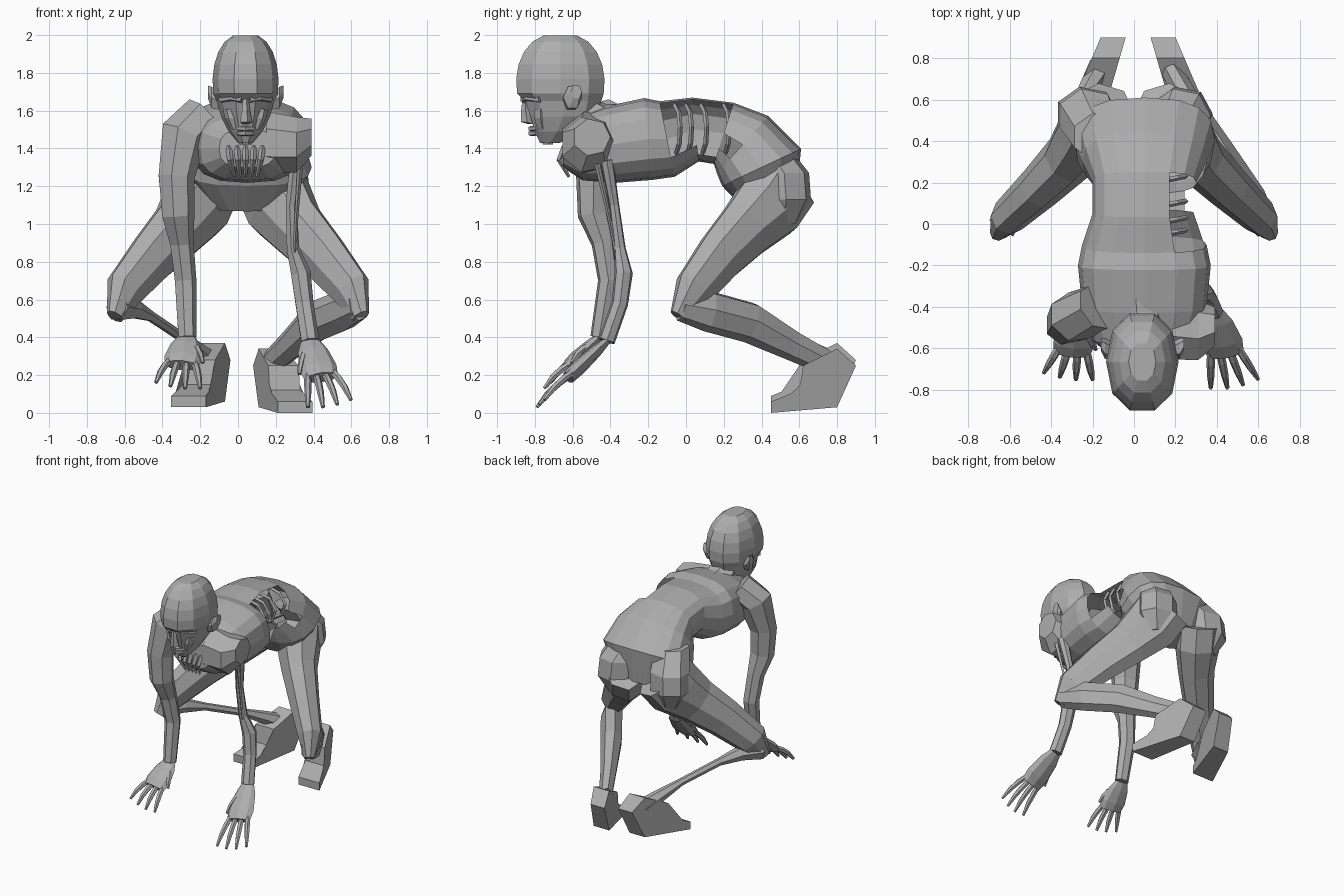
import bpy, bmesh, math
from mathutils import Matrix, Vector

old_cube = bpy.data.objects.get("Cube")
if old_cube:
    bpy.data.objects.remove(old_cube)

X, Y, Z = (Vector(row) for row in Matrix.Identity(3))

grey = bpy.data.materials.new("clay_grey")
grey.use_nodes = True
grey.diffuse_color = (.42, .42, .42, 1)
shader = grey.node_tree.nodes["Principled BSDF"]
shader.inputs["Base Color"].default_value = grey.diffuse_color


def finish(name, bm):
    """Turn a finished bmesh into a flat shaded grey object."""
    bmesh.ops.recalc_face_normals(bm, faces=bm.faces)
    mesh = bpy.data.meshes.new(name)
    bm.to_mesh(mesh)
    bm.free()
    mesh.materials.append(grey)
    bpy.context.collection.objects.link(bpy.data.objects.new(name, mesh))


def bridge(bm, lower, upper):
    """Close the strip between two rings of equal length."""
    count = len(lower)
    for index in range(count):
        following = (index + 1) % count
        bm.faces.new((lower[index], lower[following], upper[following], upper[index]))


def signed_power(value, power):
    return math.copysign(abs(value) ** power, value)


def loft(name, sections, sides=7, flat=1, ref=X, axis=None, power=1, cut=None):
    """Skin rings (x, y, z, half width) along a path; flat scales their depth."""
    bm = bmesh.new()
    points = [Vector(section[:3]) for section in sections]
    rings = []
    for index, centre in enumerate(points):
        before = points[max(index - 1, 0)]
        after = points[min(index + 1, len(points) - 1)]
        tangent = (axis or after - before).normalized()
        across = (ref - tangent * ref.dot(tangent)).normalized()
        depth = tangent.cross(across) * flat
        radius = sections[index][-1]
        ring = []
        for side in range(sides):
            angle = math.tau * side / sides
            offset = (across * signed_power(math.cos(angle), power)
                      + depth * signed_power(math.sin(angle), power))
            ring.append(bm.verts.new(centre + offset * radius))
        rings.append(ring)
    for lower, upper in zip(rings, rings[1:]):
        bridge(bm, lower, upper)
    bm.faces.new(rings[0])
    bm.faces.new(rings[-1])
    if cut:
        removed = [face for face in bm.faces if cut(face.calc_center_median())]
        bmesh.ops.delete(bm, geom=removed, context='FACES')
    finish(name, bm)


def mirrored(sections, side):
    return [(side * x, y, z, radius) for x, y, z, radius in sections]


# Torso, boxy in section, with the left flank torn open
def torn_flank(centre):
    return -.1 < centre.y < .25 and centre.x > .15 and centre.z > 1.37


spine = ((-.65, 1.4, .15), (-.56, 1.4, .25), (-.4, 1.42, .3), (-.2, 1.45, .32),
         (-.1, 1.45, .3), (.05, 1.5, .25), (.2, 1.48, .25), (.3, 1.42, .3),
         (.4, 1.3, .34), (.45, 1.1, .2))
loft("torso", [(.05, y, z, radius) for y, z, radius in spine],
     sides=16, flat=.68, power=.75, cut=torn_flank)

# Exposed ribs, each an arc down the open flank
for number, y in enumerate((-.06, 0, .08, .2)):
    rib = []
    for step in range(5):
        angle = 1.5 - step * .7
        rib.append((.1 + .15 * math.cos(angle), y + .03 * math.cos(angle),
                    1.5 + .13 * math.sin(angle), .013))
    loft(f"rib_{number}", rib, sides=4, ref=Y)

# Torn strands fanned out under the chin
for number in range(5):
    spread = number - 2
    loft(f"chest_strand_{number}", [
        (.04 + spread * .045, -.64, 1.41, .018),
        (.04 + spread * .04, -.67, 1.34, .016),
        (.04 + spread * .03, -.62, 1.25, .008)], sides=4)

# Neck and head: a rounded skull running down into a narrow jaw
loft("neck", [(.04, -.34, 1.5, .16), (.04, -.47, 1.54, .12), (.04, -.6, 1.63, .1)], flat=.9)
skull = []
for step in range(6):
    angle = .3 * (step + 1)
    skull.append((-.665, 1.75 + .26 * math.cos(angle), .175 * math.sin(angle) ** .8))
jaw = [(-.65, 1.65, .15), (-.65, 1.57, .13), (-.68, 1.49, .09), (-.72, 1.43, .04)]
loft("head", [(.04, y, z, radius) for y, z, radius in skull + jaw],
     sides=10, flat=1.4, axis=-Z, power=.9)
loft("nose", [(.04, -.85, 1.67, .016), (.04, -.85, 1.6, .024),
              (.04, -.84, 1.54, .036), (.04, -.82, 1.53, .02)], sides=5, axis=-Z)
for name, z in (("upper_lip", 1.505), ("lower_lip", 1.48)):
    loft(name, [(0, -.79, z, .012), (.04, -.82, z, .016), (.08, -.79, z, .012)],
         sides=5, ref=Y)
loft("chin", [(.04, -.74, 1.47, .05), (.04, -.73, 1.42, .03)], sides=6, axis=-Z)
for side, name in ((1, "left"), (-1, "right")):
    def beside(offset):
        return .04 + side * offset

    loft(f"{name}_brow", [(beside(.02), -.86, 1.66, .02), (beside(.07), -.84, 1.67, .02),
                          (beside(.13), -.77, 1.66, .02)], sides=5, ref=Y)
    loft(f"{name}_ear", [(beside(.14), -.61, 1.65, .04), (beside(.18), -.6, 1.67, .05),
                         (beside(.2), -.58, 1.7, .03)], sides=6, flat=1.3, ref=Y, axis=X)
    loft(f"{name}_cheek", [(beside(.08), -.77, 1.61, .04), (beside(.07), -.77, 1.56, .04),
                           (beside(.05), -.76, 1.5, .03)], sides=6, axis=-Z)

# Shoulders and arms, the left arm stripped thin
right_wrist = Vector((-.27, -.46, .4))
left_wrist = Vector((.38, -.42, .38))
loft("left_shoulder", [(.15, -.5, 1.43, .17), (.31, -.52, 1.42, .15), (.39, -.5, 1.46, .1)],
     ref=Y, axis=X)
loft("right_arm", [
    (-.18, -.4, 1.57, .12), (-.29, -.45, 1.47, .13), (-.33, -.49, 1.25, .1),
    (-.32, -.49, 1.05, .09), (-.3, -.44, .9, .065), (-.28, -.41, .7, .06),
    (*right_wrist, .05)], flat=.95)
loft("left_arm", [
    (.31, -.42, 1.34, .04), (.28, -.38, 1.1, .03), (.29, -.35, .87, .035),
    (.33, -.33, .74, .055), (.35, -.35, .58, .05), (*left_wrist, .05)], flat=.9)
loft("left_arm_tendon", [(.33, -.47, 1.32, .015), (.31, -.41, 1.05, .01),
                         (.3, -.37, .85, .01)], sides=4)


# Hands: a palm reaching down and four fingers fanned from its edge
def finger(name, base, tip):
    path = []
    for along, radius in ((-.15, .018), (.3, .02), (.65, .018), (1, .01)):
        arch = Z * .02 * math.sin(math.pi * max(along, 0))
        path.append((*(base.lerp(tip, along) + arch), radius))
    loft(name, path, sides=6)


def hand(name, side, wrist, reach):
    palm = ((0, .05), (.15, .08), (.4, .1), (.55, .09))
    loft(f"{name}_palm", [(*(wrist + reach * along), radius) for along, radius in palm],
         sides=8, flat=.4)
    for number, label in enumerate(("index", "middle", "ring", "little")):
        spread = number - 1.5
        base = wrist + reach * (.55 - .02 * number) + X * side * spread * .047
        length = 1 - .04 * max(number - 1, 0) ** 1.5
        tip = wrist + reach * length + X * side * spread * .08
        finger(f"{name}_{label}_finger", base, tip)
    finger(f"{name}_thumb", wrist + reach * .2 - X * side * .05,
           wrist + reach * .5 - X * side * .11)


hand("right", -1, right_wrist, Vector((-.05, -.29, -.27)))
hand("left", 1, left_wrist, Vector((.11, -.37, -.35)))

# Thighs and buttocks
thigh = ((.17, .52, 1.22, .16), (.22, .44, 1.1, .16), (.31, .32, .98, .13),
         (.45, .18, .83, .11), (.6, .04, .65, .09), (.65, -.04, .51, .04))
buttock = ((.17, .42, 1.42, .13), (.22, .52, 1.27, .15), (.23, .53, 1.13, .15),
           (.22, .52, 1, .08))
for side, name in ((1, "left"), (-1, "right")):
    loft(f"{name}_thigh", mirrored(thigh, side), sides=8, flat=1.35, ref=X * side + Y)
    loft(f"{name}_buttock", mirrored(buttock, side), flat=.9, axis=-Z)

# Shins, the right one worn down to bone
loft("left_shin", [
    (.64, -.03, .57, .06), (.56, .12, .54, .08), (.41, .34, .48, .08),
    (.28, .56, .36, .06), (.18, .74, .27, .05)], flat=1.4, ref=X + Y)
loft("right_shin", [
    (-.64, -.02, .56, .07), (-.55, .11, .55, .05), (-.46, .25, .51, .026),
    (-.31, .5, .41, .025), (-.22, .66, .33, .045), (-.16, .76, .27, .06)],
     sides=6, flat=1.1, ref=X - Y)


# Feet on their toes, heels raised, widening and turning outward to the toes
def foot(name, side, heel, lift):
    profile = ((.8, .34), (.9, .25), (.8, .03), (.45, 0), (.45, .06), (.6, .12), (.62, .25))
    bm = bmesh.new()
    outlines = []
    for edge in (-1, 1):
        outline = []
        for y, z in profile:
            forward = .9 - y
            x = side * (heel + forward * .36) + edge * (.06 + forward * .07)
            outline.append(bm.verts.new((x, y, z + lift)))
        outlines.append(outline)
    bridge(bm, *outlines)
    caps = [bm.faces.new(outline) for outline in outlines]
    bmesh.ops.triangulate(bm, faces=caps)
    finish(name, bm)


foot("left_foot", side=1, heel=.14, lift=0)
foot("right_foot", side=-1, heel=.1, lift=.03)
